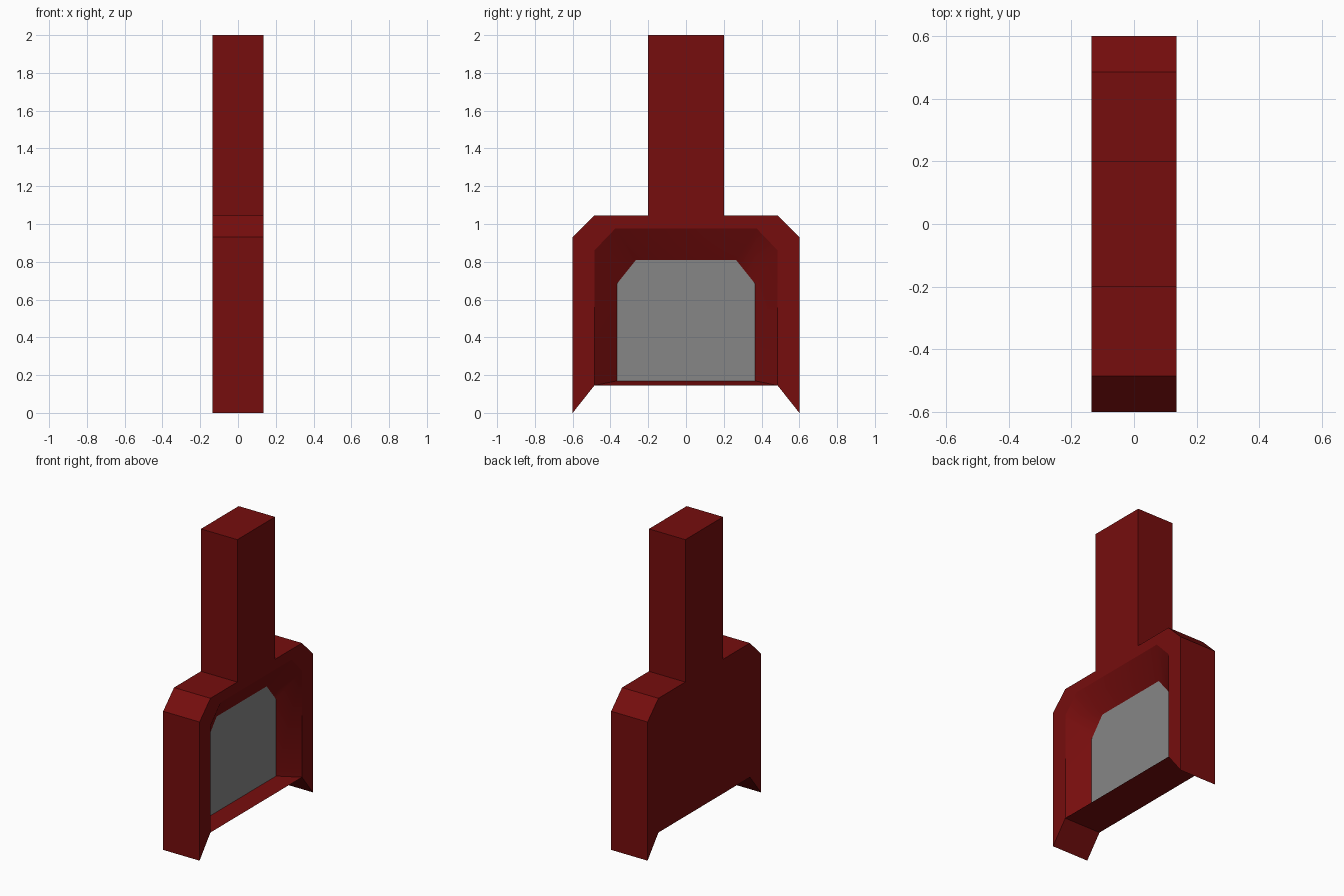
import bpy
import bmesh

cube = bpy.data.objects.get("Cube")
if cube:
    bpy.data.objects.remove(cube, do_unlink=True)


def material(name, color):
    mat = bpy.data.materials.new(name)
    mat.use_nodes = True
    mat.diffuse_color = (*color, 1)
    mat.node_tree.nodes["Principled BSDF"].inputs["Base Color"].default_value = (*color, 1)
    return mat


def mirrored(half):
    """Left half of a (y, z) profile, continued by its mirror image."""
    return half + [(-y, z) for y, z in reversed(half)]


HALF_DEPTH = 0.135
RECESS_X = 0.027

# Silhouette, recess mouth and recess back, each from bottom left to bottom right
outline = mirrored([(-0.485, 0.145), (-0.6, 0), (-0.6, 0.93),
                    (-0.485, 1.045), (-0.2, 1.045), (-0.2, 2)])
mouth = mirrored([(-0.485, 0.145), (-0.485, 0.86), (-0.375, 0.975)])
back = mirrored([(-0.365, 0.17), (-0.365, 0.685), (-0.265, 0.81)])

bm = bmesh.new()


def ring(points, x):
    return [bm.verts.new((x, y, z)) for y, z in points]


def bridge(a, b):
    n = len(a)
    return [bm.faces.new((a[i], a[(i + 1) % n], b[(i + 1) % n], b[i])) for i in range(n)]


# Hood and chimney shell
rear = ring(outline, -HALF_DEPTH)
front = ring(outline, HALF_DEPTH)
bm.faces.new(rear)
bridge(rear, front)

# Recess mouth shares the two lower corners of the shell
rim = [front[0]] + ring(mouth[1:-1], HALF_DEPTH) + [front[-1]]
bm.faces.new(front + rim[-2:0:-1])

# Sloping recess walls and the grey panel
panel_ring = ring(back, RECESS_X)
walls = bridge(rim, panel_ring)
panel = bm.faces.new(panel_ring)
panel.material_index = 1
bmesh.ops.recalc_face_normals(bm, faces=bm.faces[:])

# Only the upper recess walls blend softly into each other
soft = set(walls[:-1])
for face in soft:
    face.smooth = True
for edge in bm.edges:
    edge.smooth = all(f in soft for f in edge.link_faces)

mesh = bpy.data.meshes.new("fireplace_hood")
bm.to_mesh(mesh)
bm.free()
mesh.materials.append(material("dark_red", (0.18, 0.004, 0.004)))
mesh.materials.append(material("grey", (0.24, 0.24, 0.24)))
hood = bpy.data.objects.new("fireplace_hood", mesh)
bpy.context.collection.objects.link(hood)
